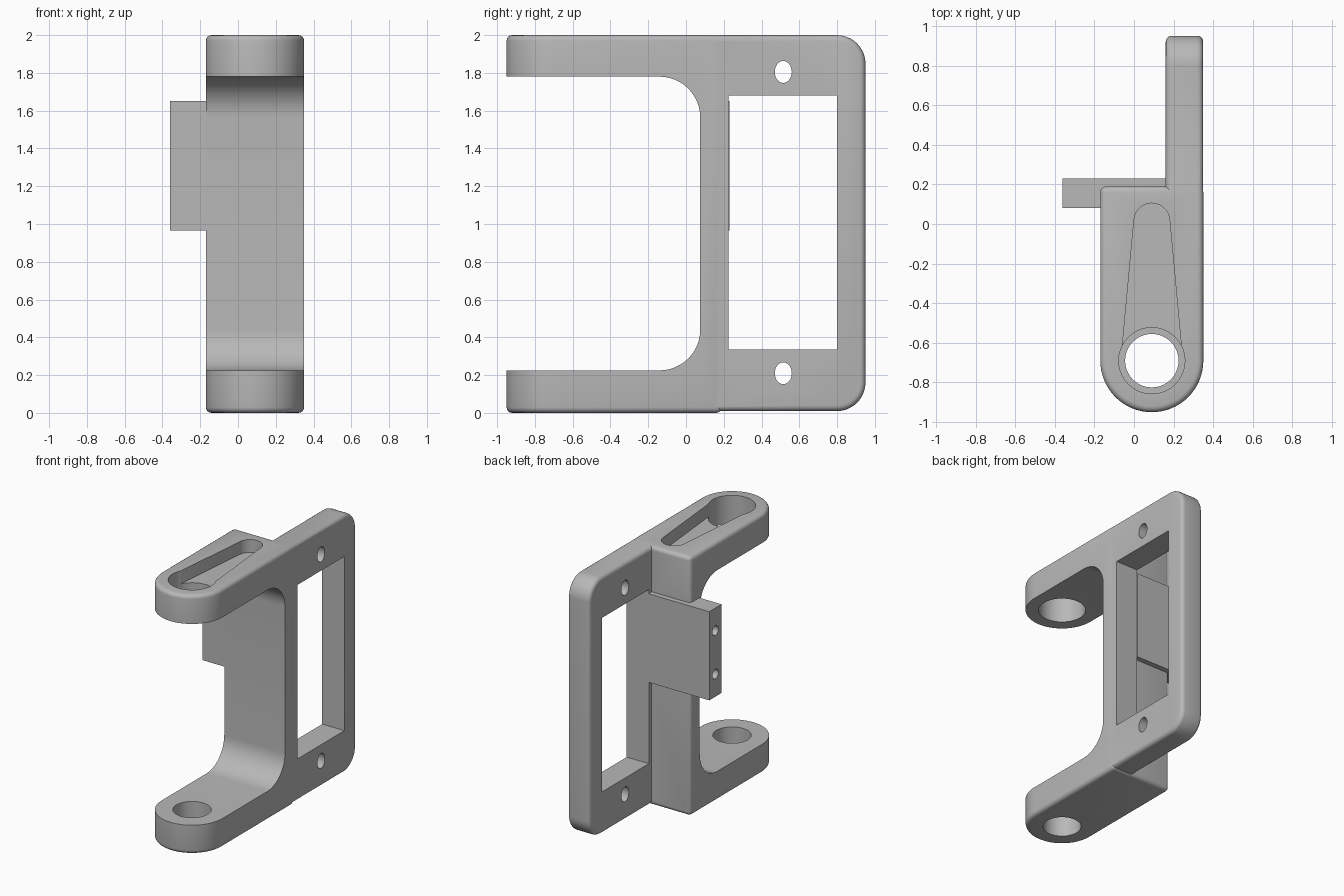
import bpy, bmesh
from math import sin, cos, pi, radians, acos
from mathutils import Vector

cube = bpy.data.objects.get("Cube")
if cube:
    bpy.data.objects.remove(cube, do_unlink=True)

grey = bpy.data.materials.new("light grey plastic")
grey.use_nodes = True
COLOUR = (0.48, 0.48, 0.48, 1)
grey.diffuse_color = COLOUR
grey.node_tree.nodes["Principled BSDF"].inputs["Base Color"].default_value = COLOUR


def arc(cx, cy, rx, start, end, n=12, ry=None):
    """Points along an arc, angles in degrees."""
    ry = rx if ry is None else ry
    angles = [radians(start + (end - start) * i / n) for i in range(n + 1)]
    return [(cx + rx * cos(a), cy + ry * sin(a)) for a in angles]


def ellipse(cx, cy, rx, ry=None, n=40):
    return arc(cx, cy, rx, 0, 360, n, ry)[:-1]


def prism(name, points, axis, low, high):
    """Extrude an outline: (y, z) points along x, or (x, y) points along z."""
    bm = bmesh.new()
    place = (lambda p: (low, *p)) if axis == "x" else (lambda p: (*p, low))
    face = bm.faces.new([bm.verts.new(place(p)) for p in points])
    shift = Vector((high - low, 0, 0) if axis == "x" else (0, 0, high - low))
    out = bmesh.ops.extrude_face_region(bm, geom=[face])
    bmesh.ops.translate(bm, vec=shift,
                        verts=[v for v in out["geom"] if isinstance(v, bmesh.types.BMVert)])
    bmesh.ops.recalc_face_normals(bm, faces=bm.faces)
    mesh = bpy.data.meshes.new(name)
    bm.to_mesh(mesh)
    bm.free()
    mesh.materials.append(grey)
    obj = bpy.data.objects.new(name, mesh)
    bpy.context.collection.objects.link(obj)
    return obj


def apply_modifier(obj, kind, **settings):
    mod = obj.modifiers.new(kind.title(), kind)
    for key, value in settings.items():
        setattr(mod, key, value)
    bpy.context.view_layer.objects.active = obj
    bpy.ops.object.modifier_apply(modifier=mod.name)


def round_edges(obj):
    apply_modifier(obj, "BEVEL", width=0.03, segments=4,
                   limit_method="ANGLE", angle_limit=radians(40))


def combine(obj, other, operation):
    apply_modifier(obj, "BOOLEAN", object=other, operation=operation, solver="EXACT")
    bpy.data.objects.remove(other, do_unlink=True)


def cut(obj, points, axis, low, high):
    combine(obj, prism("cutter", points, axis, low, high), "DIFFERENCE")


# Arm block: rounded at the front, square at the back
HX, HY = 0.09, -0.69
bracket = prism("bracket", arc(HX, HY, 0.26, 180, 360, 32) + [(0.35, 0.19), (-0.17, 0.19)],
                "z", 0, 2)
round_edges(bracket)

# Motor plate with rounded back corners
plate = prism("plate", [(-0.1, 0.01)] + arc(0.8, 0.16, 0.15, -90, 0)
              + arc(0.8, 1.8495, 0.15, 0, 90) + [(-0.1, 1.9995)], "x", 0.16, 0.3495)
round_edges(plate)
combine(bracket, plate, "UNION")

# Opening between the two arms, with filleted inner corners
R = 0.215
cut(bracket, [(-1.5, 0.225)] + arc(0.075 - R, 0.225 + R, R, -90, 0)
    + arc(0.075 - R, 1.78 - R, R, 0, 90) + [(-1.5, 1.78)], "x", -1, 1)

# Motor window and its two screw holes
cut(bracket, [(0.225, 0.335), (0.8, 0.335), (0.8, 1.68), (0.225, 1.68)], "x", 0.1, 0.6)
for z in (0.21, 1.805):
    cut(bracket, ellipse(0.515, z, 0.045, 0.058, 32), "x", 0.1, 0.6)

# Pivot holes, wider in the top arm
cut(bracket, ellipse(HX, HY, 0.135), "z", -0.5, 0.5)
cut(bracket, ellipse(HX, HY, 0.167), "z", 1.5, 2.5)

# Tapered horn pocket in the top arm
BIG, SMALL, END = 0.155, 0.09, 0.015
t = 90 - acos((BIG - SMALL) / (END - HY)) * 180 / pi
cut(bracket, arc(HX, END, SMALL, t, 180 - t, 20)
    + arc(HX, HY, BIG, 180 - t, 360 + t, 32), "z", 1.9, 2.5)

# Side tab with two blind screw holes in its end
tab = prism("tab", [(0.08, 0.965), (0.23, 0.965), (0.23, 1.65), (0.08, 1.65)],
            "x", -0.36, 0.162)
combine(bracket, tab, "UNION")
for z in (1.14, 1.475):
    cut(bracket, ellipse(0.155, z, 0.037, n=24), "x", -0.6, -0.05)

# Smooth curved faces, keep edges sharp
bpy.ops.object.select_all(action="DESELECT")
bracket.select_set(True)
bpy.context.view_layer.objects.active = bracket
bpy.ops.object.shade_smooth_by_angle(angle=radians(30))
